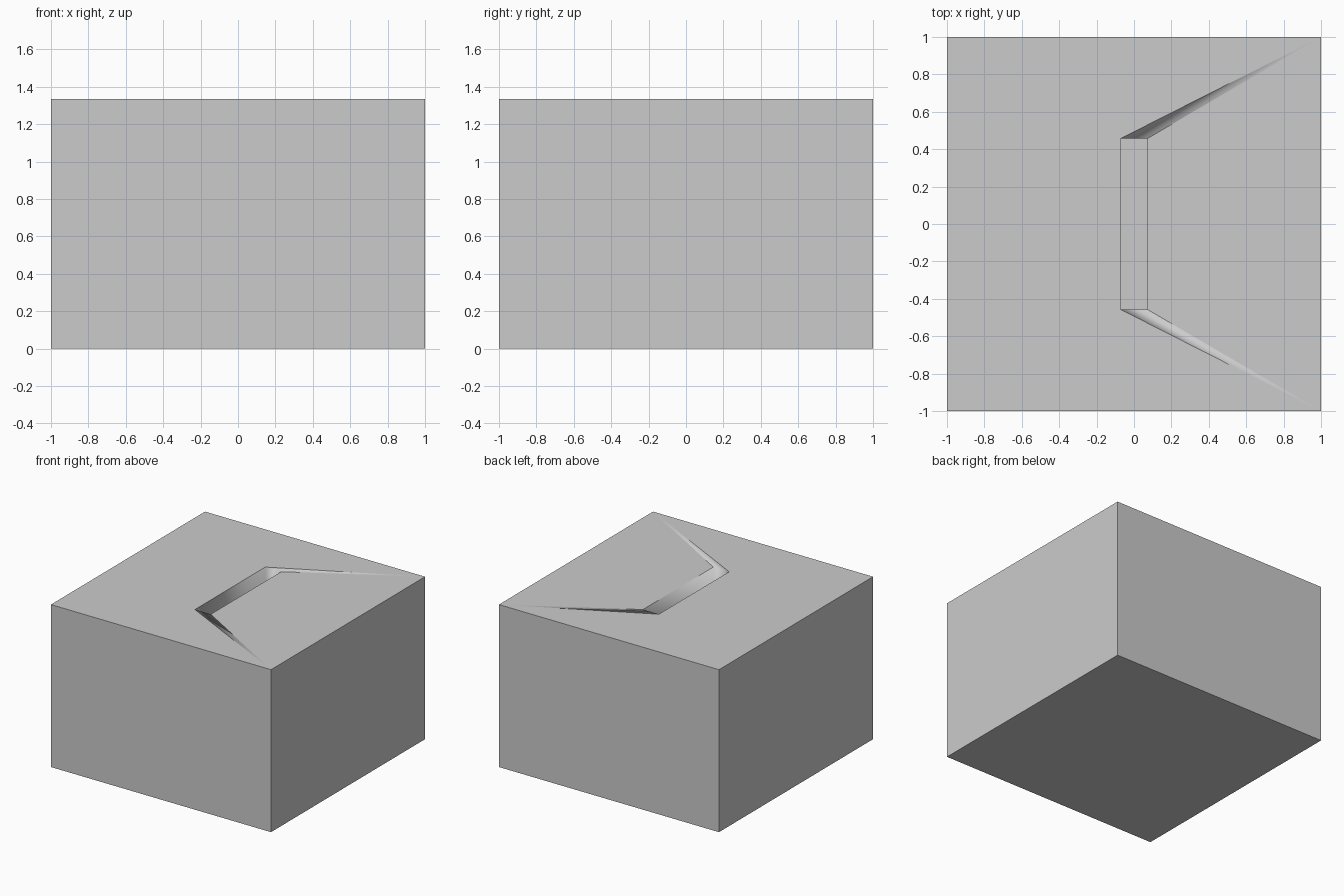
import bpy, bmesh

if "Cube" in bpy.data.objects:
    bpy.data.objects.remove(bpy.data.objects["Cube"])

H = 1.335            # box height
SX, SY = 0.072, 0.457  # slot half sizes
DEPTH = 0.35         # slot depth

bm = bmesh.new()


def rect(hx, hy, z):
    return [bm.verts.new((x * hx, y * hy, z))
            for x, y in ((-1, -1), (1, -1), (1, 1), (-1, 1))]


def face(verts, smooth=False):
    f = bm.faces.new(verts)
    f.smooth = smooth


base = rect(1, 1, 0)
top = rect(1, 1, H)
rim = rect(SX, SY, H)
floor = rect(SX, SY, H - DEPTH)

# Outer walls and the softly shaded slot walls
for i in range(4):
    j = (i + 1) % 4
    face([base[i], base[j], top[j], top[i]])
    face([rim[i], rim[j], floor[j], floor[i]], True)

# Underside and slot floor
face(base[::-1])
face(floor)

# Top panels either side of the slot
face([top[0], top[1], rim[0], rim[3], top[2], top[3]])
face([top[1], top[2], rim[2], rim[1]])

# Narrow softly shaded triangles from the slot ends to the corners
face([top[1], rim[1], rim[0]], True)
face([top[2], rim[3], rim[2]], True)

bmesh.ops.recalc_face_normals(bm, faces=bm.faces)
mesh = bpy.data.meshes.new("slotted_box")
bm.to_mesh(mesh)
bm.free()
bpy.context.collection.objects.link(bpy.data.objects.new("slotted_box", mesh))
